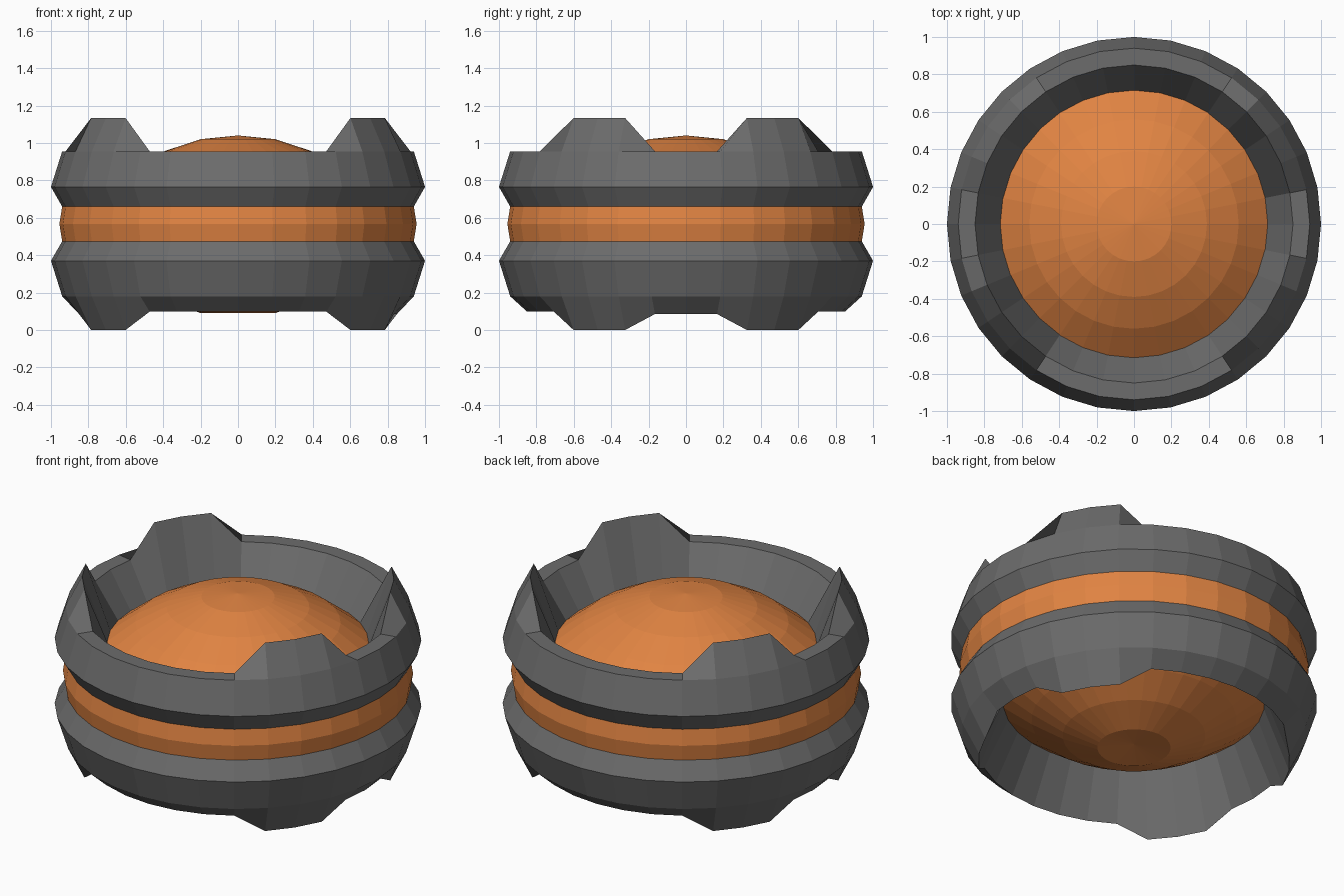
import bpy, bmesh, math

if "Cube" in bpy.data.objects:
    bpy.data.objects.remove(bpy.data.objects["Cube"])

SIDES = 32


def material(name, color):
    m = bpy.data.materials.new(name)
    m.diffuse_color = color
    m.use_nodes = True
    m.node_tree.nodes["Principled BSDF"].inputs["Base Color"].default_value = m.diffuse_color
    return m


def lathe(name, profile_at, mat, closed=False):
    """Revolve a profile; profile_at(i) gives (radius, z) points at side i."""
    bm = bmesh.new()
    poles = {}
    rings = []
    for i in range(SIDES):
        a = 2 * math.pi * i / SIDES
        ring = []
        for k, (r, z) in enumerate(profile_at(i)):
            if r == 0:
                if k not in poles:
                    poles[k] = bm.verts.new((0, 0, z))
                ring.append(poles[k])
            else:
                ring.append(bm.verts.new((r * math.cos(a), r * math.sin(a), z)))
        rings.append(ring)
    n = len(rings[0])
    for i in range(SIDES):
        p, q = rings[i], rings[(i + 1) % SIDES]
        for k in range(n if closed else n - 1):
            j = (k + 1) % n
            bm.faces.new(dict.fromkeys((p[k], p[j], q[j], q[k])))
    bmesh.ops.recalc_face_normals(bm, faces=bm.faces)
    me = bpy.data.meshes.new(name)
    bm.to_mesh(me)
    bm.free()
    me.materials.append(mat)
    ob = bpy.data.objects.new(name, me)
    bpy.context.collection.objects.link(ob)
    return ob


def quadrant_step(i):
    """Side index folded into one quadrant: 0 on the x axis, 8 on the y axis."""
    j = i % 16
    return min(j, 16 - j)


orange = material("orange", (0.75, 0.23, 0.055, 1))
grey = material("dark_grey", (0.15, 0.15, 0.15, 1))

# Glowing core: domes above and below, band at the waist, dimple underneath
core = [(0, 1.04), (.2, 1.02), (.39, .957), (.56, .865), (.725, .735), (.94, .66),
        (.955, .567), (.94, .474), (.725, .385), (.56, .265), (.39, .165),
        (.2, .09), (0, .112)]
lathe("core", lambda i: core, orange)


# Upper collar with four raised prongs
def upper(i):
    tip = 1.133 if 2 <= quadrant_step(i) <= 4 else .955
    return [(.94, .66), (1.0, .765), (.94, .955), (.85, tip), (.71, .735)]


# Lower collar with four feet
def lower(i):
    s = quadrant_step(i)
    tip = 0 if 2 <= s <= 4 else (.085 if s < 2 else .098)
    return [(.94, .474), (1.0, .37), (.94, .18), (.85, tip), (.71, .385)]


lathe("upper_collar", upper, grey, closed=True)
lathe("lower_collar", lower, grey, closed=True)
